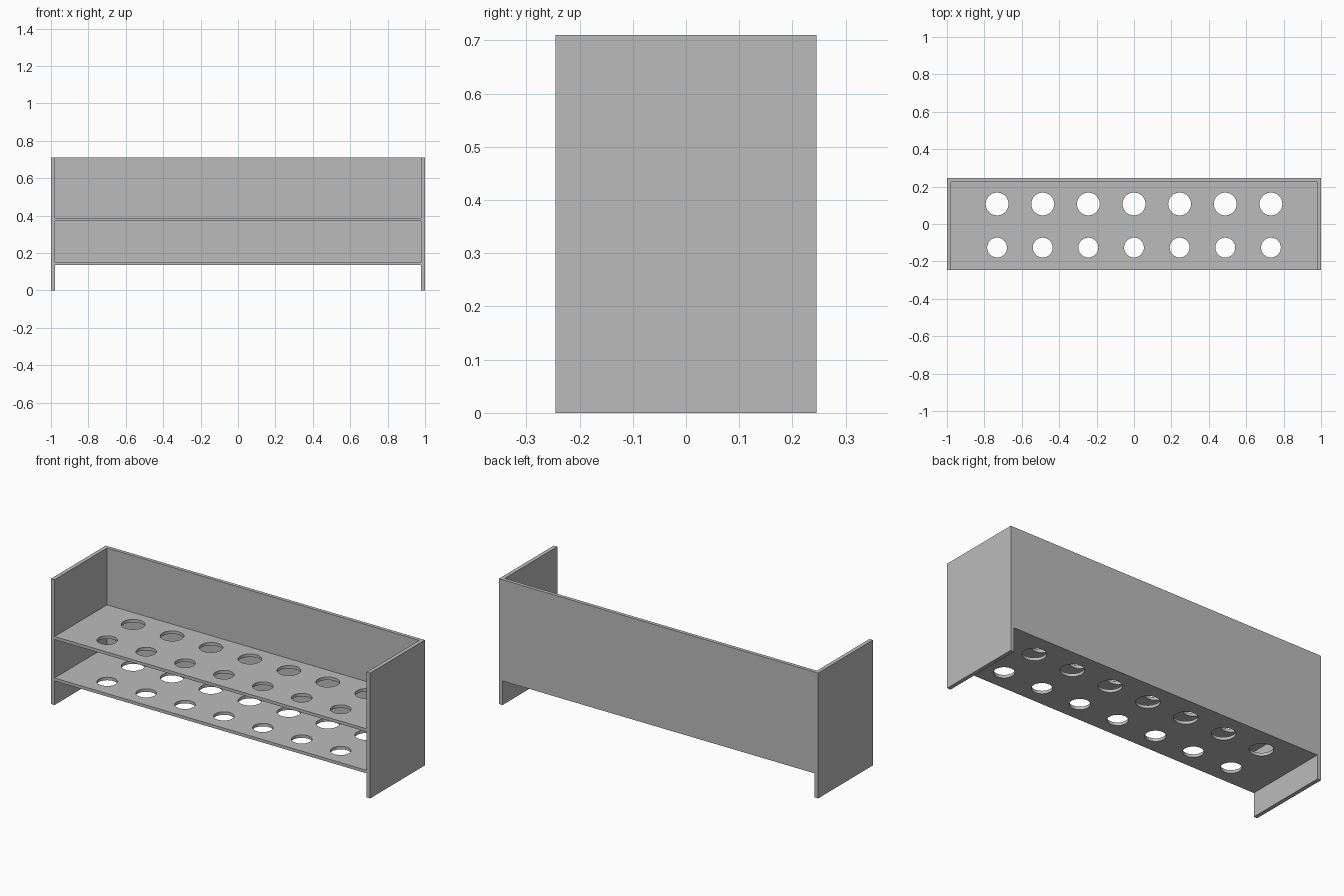
import bpy
import bmesh
from mathutils import Matrix, Vector

cube = bpy.data.objects.get("Cube")
if cube:
    bpy.data.objects.remove(cube, do_unlink=True)

GREY = (0.5, 0.5, 0.5, 1)
grey = bpy.data.materials.new("plain grey")
grey.use_nodes = True
grey.diffuse_color = GREY
grey.node_tree.nodes["Principled BSDF"].inputs["Base Color"].default_value = GREY

DEPTH, HEIGHT = 0.245, 0.71      # half depth, full height
SIDE, BACK, SHELF = 0.022, 0.02, 0.017   # panel thicknesses
BASE = 0.136                     # underside of lower shelf
INNER = 1 - SIDE
PITCH = 0.244                    # hole spacing


def finish(bm, name):
    mesh = bpy.data.meshes.new(name)
    bm.to_mesh(mesh)
    bm.free()
    mesh.materials.append(grey)
    obj = bpy.data.objects.new(name, mesh)
    bpy.context.collection.objects.link(obj)
    return obj


def box(name, low, high):
    low, high = Vector(low), Vector(high)
    bm = bmesh.new()
    bmesh.ops.create_cube(bm, size=1, matrix=Matrix.Translation((low + high) / 2)
                          @ Matrix.Diagonal((*(high - low), 1)))
    return finish(bm, name)


# Upright panels
box("right_side", (-1, -DEPTH, 0), (-INNER, DEPTH, HEIGHT))
box("left_side", (INNER, -DEPTH, 0), (1, DEPTH, HEIGHT))
box("back_panel", (-INNER, DEPTH - BACK, BASE), (INNER, DEPTH, HEIGHT))

# Cutter with a row of large holes behind a row of small ones
bm = bmesh.new()
for y, radius in ((0.107, 0.061), (-0.126, 0.053)):
    for i in range(-3, 4):
        bmesh.ops.create_cone(bm, cap_ends=True, segments=48, radius1=radius,
                              radius2=radius, depth=2,
                              matrix=Matrix.Translation((i * PITCH, y, 0.3)))
cutter = finish(bm, "hole_cutter")
cutter.hide_render = True

# Perforated shelves
for name, z in (("lower_shelf", BASE), ("upper_shelf", 0.371)):
    shelf = box(name, (-INNER, -DEPTH, z), (INNER, DEPTH - BACK, z + SHELF))
    cut = shelf.modifiers.new("holes", 'BOOLEAN')
    cut.operation = 'DIFFERENCE'
    cut.solver = 'EXACT'
    cut.object = cutter
    bpy.ops.object.select_all(action='DESELECT')
    shelf.select_set(True)
    bpy.context.view_layer.objects.active = shelf
    bpy.ops.object.modifier_apply(modifier=cut.name)
    bpy.ops.object.shade_smooth_by_angle()

bpy.data.objects.remove(cutter, do_unlink=True)
